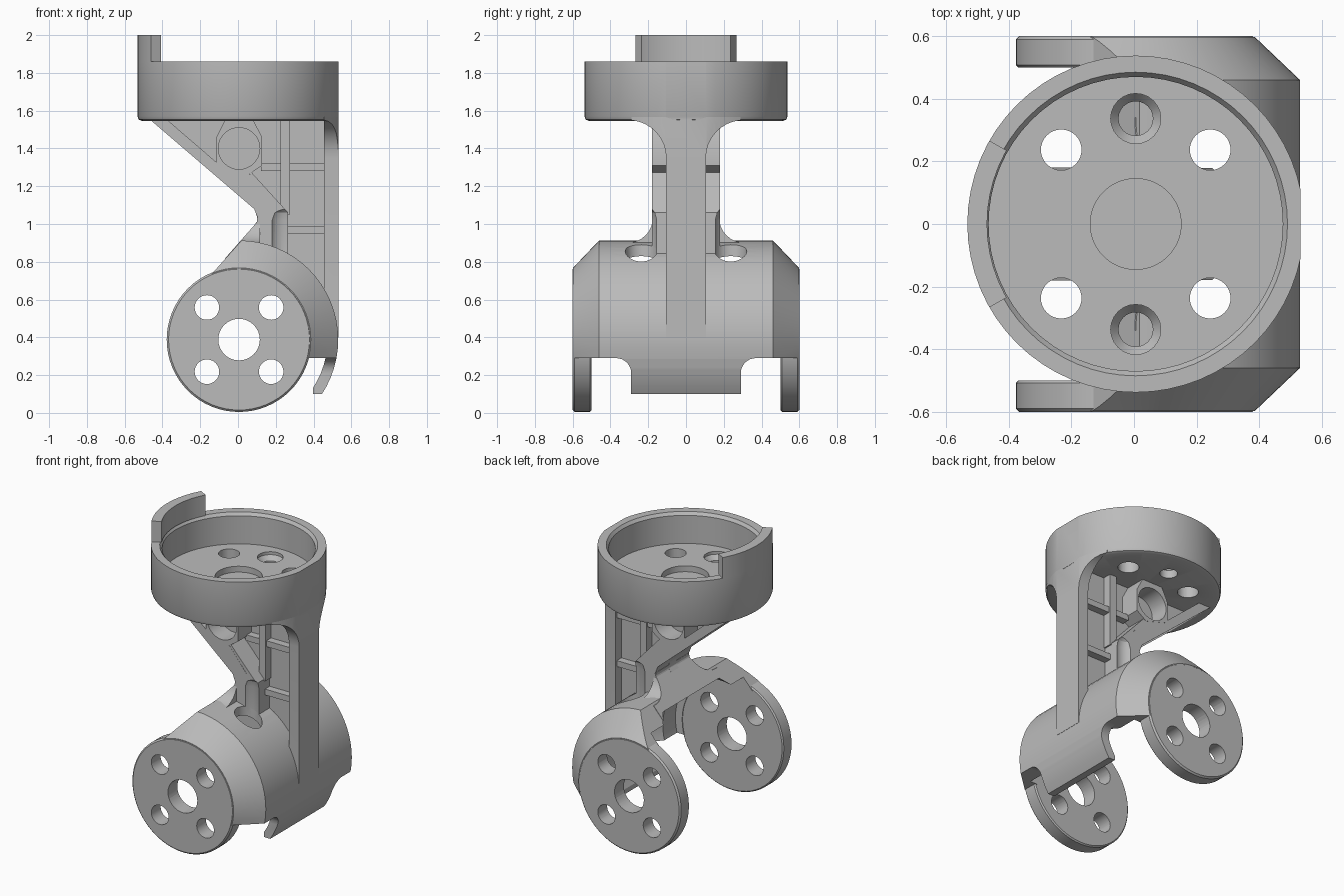
import bpy, bmesh, math
from mathutils import Matrix

if "Cube" in bpy.data.objects:
    bpy.data.objects.remove(bpy.data.objects["Cube"])

grey = bpy.data.materials.new("plain grey")
grey.use_nodes = True
COLOUR = (0.5, 0.5, 0.5, 1)
grey.diffuse_color = COLOUR
grey.node_tree.nodes["Principled BSDF"].inputs["Base Color"].default_value = COLOUR

HUB = (0, 0, 0.388)
CENTRE_X = 0.0055


def finish(bm, name):
    bmesh.ops.remove_doubles(bm, verts=bm.verts, dist=1e-5)
    bmesh.ops.recalc_face_normals(bm, faces=bm.faces)
    mesh = bpy.data.meshes.new(name)
    bm.to_mesh(mesh)
    bm.free()
    mesh.materials.append(grey)
    ob = bpy.data.objects.new(name, mesh)
    bpy.context.collection.objects.link(ob)
    return ob


def prism(name, pts, lo, hi, axis="Y"):
    """Extrude an outline along an axis; the points use the other two axes in order."""
    place = {"X": lambda a, b, h: (h, a, b),
             "Y": lambda a, b, h: (a, h, b),
             "Z": lambda a, b, h: (a, b, h)}[axis]
    bm = bmesh.new()
    ends = [[bm.verts.new(place(a, b, h)) for a, b in pts] for h in (lo, hi)]
    bm.faces.new(ends[0])
    bm.faces.new(ends[1])
    for i in range(len(pts)):
        j = (i + 1) % len(pts)
        bm.faces.new((ends[0][i], ends[0][j], ends[1][j], ends[1][i]))
    return finish(bm, name)


def box(name, x, y, z):
    return prism(name, [(x[0], z[0]), (x[1], z[0]), (x[1], z[1]), (x[0], z[1])], *y)


def lathe(name, profile, axis="Z", at=(0, 0, 0), steps=64, closed=False):
    """Revolve (radius, height) points about an axis."""
    bm = bmesh.new()
    verts = [bm.verts.new((r, 0, h)) for r, h in profile]
    pairs = list(zip(verts, verts[1:]))
    if closed:
        pairs.append((verts[-1], verts[0]))
    edges = [bm.edges.new(p) for p in pairs]
    bmesh.ops.spin(bm, geom=verts + edges, axis=(0, 0, 1), cent=(0, 0, 0),
                   angle=math.tau, steps=steps, use_merge=True)
    turn = Matrix.Rotation(math.pi / 2, 4, "X") if axis == "Y" else Matrix()
    bm.transform(Matrix.Translation(at) @ turn)
    return finish(bm, name)


def rod(name, r, lo, hi, axis="Z", at=(0, 0, 0), steps=32):
    return lathe(name, [(0, lo), (r, lo), (r, hi), (0, hi)], axis, at, steps)


def combine(base, others, operation="DIFFERENCE"):
    for other in others:
        bpy.context.view_layer.objects.active = base
        mod = base.modifiers.new("join", "BOOLEAN")
        mod.operation, mod.object, mod.solver = operation, other, "EXACT"
        bpy.ops.object.modifier_apply(modifier=mod.name)
        bpy.data.objects.remove(other)
    return base


def arc(cx, cz, r, start, end, n=8):
    return [(cx + r * math.cos(math.radians(start + (end - start) * i / n)),
             cz + r * math.sin(math.radians(start + (end - start) * i / n)))
            for i in range(n + 1)]


def mirrored(half):
    return half + [(-a, b) for a, b in reversed(half)]


def hollow(ob):
    """Cut the inside of the lower shell out of a part."""
    half = [(0, 0.7), (0.37, 0.7), (0.37, 0.495), (0.42, 0.495), (0.42, 0.36), (0.468, 0.3)]
    cavity = half + [(r, -h) for r, h in reversed(half)]
    return combine(ob, [lathe("cavity", cavity, "Y", HUB)])


def clear(ob):
    """Cut the two upright driver clearances, with domed tops, out of a part."""
    dome = [(0, 0.6), (0.085, 0.6), (0.085, 1.02), (0.075, 1.06), (0.045, 1.09), (0, 1.1)]
    return combine(ob, [lathe("clearance", dome, at=(0.238, s * 0.237, 0), steps=32)
                        for s in (-1, 1)])


# Round cup with recessed floor
cup = lathe("cup", [(0, 1.546), (0.515, 1.546), (0.531, 1.553), (0.538, 1.57), (0.538, 1.86),
                    (0.485, 1.86), (0.47, 1.84), (0.47, 1.65), (0.145, 1.65),
                    (0.145, 1.61), (0, 1.61)])
cuts = [box("flat", (0.527, 0.8), (-1, 1), (1, 2.5))]
for sy in (-1, 1):
    cuts += [rod("bolt_hole", 0.065, 1.4, 1.8, at=(sx * 0.238, sy * 0.237, 0)) for sx in (-1, 1)]
    cuts.append(lathe("screw_hole", [(0, 1.4), (0.055, 1.4), (0.055, 1.6), (0.08, 1.63),
                                     (0.08, 1.8), (0, 1.8)], at=(0, sy * 0.337, 0), steps=24))
combine(cup, cuts)

# Raised tab on the rim
tab = lathe("rim_tab", [(0.475, 1.86), (0.538, 1.86), (0.538, 2.0), (0.475, 2.0)], closed=True)
combine(tab, [prism("wedge", [(0, 0), (-1, -0.57), (-1, 0.57)], 1, 3, "Z")], "INTERSECT")

# Curved lower shell, trimmed to its upper right part
shell = lathe("lower_shell", [(0, -0.598), (0.38, -0.598), (0.525, -0.46), (0.525, 0.46),
                              (0.38, 0.598), (0, 0.598)], "Y", HUB)
hollow(shell)
keep = [(0.2, 0.29), (-0.1, 0.4), (-0.27, 0.594), (0.11, 1.022), (0.8, 1.022), (0.8, 0.29)]
combine(shell, [prism("keep", keep, -1, 1)], "INTERSECT")
clear(shell)

# End discs with axle and bolt holes
for side, s in (("right", -1), ("left", 1)):
    ends = sorted((-s * 0.4, -s * 0.8))
    disc = lathe("pivot_disc_" + side, [(0, -s * 0.5), (0.375, -s * 0.5), (0.383, -s * 0.508),
                                        (0.383, -s * 0.59), (0.373, -s * 0.6), (0, -s * 0.6)],
                 "Y", HUB)
    holes = [rod("axle_hole", 0.11, *ends, "Y", HUB)]
    for sx in (-1, 1):
        for sz in (-1, 1):
            holes.append(rod("hub_hole", 0.065, *ends, "Y", (sx * 0.17, 0, HUB[2] + sz * 0.17)))
    combine(disc, holes)

# Lip under the shell
lip = lathe("lower_lip", [(0.468, -0.45), (0.525, -0.45), (0.525, 0.45), (0.468, 0.45)],
            "Y", HUB, closed=True)
lip_outline = mirrored([(0.29, 0.1)] + arc(0.37, 0.21, 0.08, 180, 90) + [(0.37, 0.3)])
combine(lip, [prism("lip_keep", lip_outline, 0.392, 0.8, "X")], "INTERSECT")

# Thin central web
hollow(prism("web", [(-0.45, 1.56), (0.5, 1.56), (0.5, 0.6), (0.1, 0.8), (0.01, 0.9),
                     (0.1, 1.02), (0.08, 1.09)], -0.04, 0.04))

# Diagonal flange and neck, with a flared foot
neck_outline = [(-0.48, 1.56), (-0.39, 1.56), (-0.1, 1.31), (0.06, 1.26), (0.19, 1.1),
                (0.19, 0.8), (-0.09, 0.8), (0.09, 1.0), (0.1, 1.03), (0.08, 1.08)]
clear(hollow(prism("diagonal_neck", neck_outline, -0.18, 0.18)))
flare = prism("neck_flare", mirrored([(0.34, 0.7), (0.34, 0.9)]
                                     + arc(0.31, 1.035, 0.135, 270, 180)), -0.2, 0.11, "X")
combine(flare, [prism("flare_keep", [(-0.09, 0.8), (0.095, 1.01), (0.1, 1.2), (0.3, 1.2),
                                     (0.3, 0.7), (-0.05, 0.7)], -1, 1)], "INTERSECT")
clear(hollow(flare))

# Outer spine, spreading under the cup
spine = prism("spine", mirrored([(0.105, 0.4), (0.105, 1.35)]
                                + arc(0.305, 1.35, 0.2, 180, 95) + [(0.29, 1.57)]),
              0.45, 0.526, "X")
combine(spine, [rod("round", 0.537, 0, 3, steps=64)], "INTERSECT")
hollow(spine)

# Stiffening ribs
box("upper_rib", (0.22, 0.27), (-0.1, 0.1), (1.05, 1.56))
bent = prism("bent_rib", [(0.06, 1.28), (0.26, 1.06), (0.26, 0.75), (0.18, 0.75),
                          (0.18, 1.09), (0.05, 1.22)], -0.179, 0.179)
clear(hollow(bent))
box("top_crossbar", (0.115, 0.48), (-0.09, 0.09), (1.28, 1.32))
box("low_crossbar", (0.2, 0.48), (-0.09, 0.09), (0.95, 0.99))

# Faceted housing with a blind round socket on each side
housing = prism("socket_housing", [(-0.12, 1.31), (0.05, 1.26), (0.122, 1.31), (0.122, 1.46),
                                   (0.07, 1.56), (-0.07, 1.56), (-0.12, 1.46)], -0.181, 0.181)
combine(housing, [rod("socket", 0.11, lo, lo + 0.35, "Y", (0, 0, 1.4)) for lo in (-0.4, 0.05)])

# Centre the model; smooth shading with crisp edges
for ob in [o for o in bpy.context.collection.objects if o.type == "MESH"]:
    ob.location.x += CENTRE_X
    bpy.ops.object.select_all(action="DESELECT")
    ob.select_set(True)
    bpy.context.view_layer.objects.active = ob
    bpy.ops.object.shade_smooth_by_angle(angle=math.radians(30))
